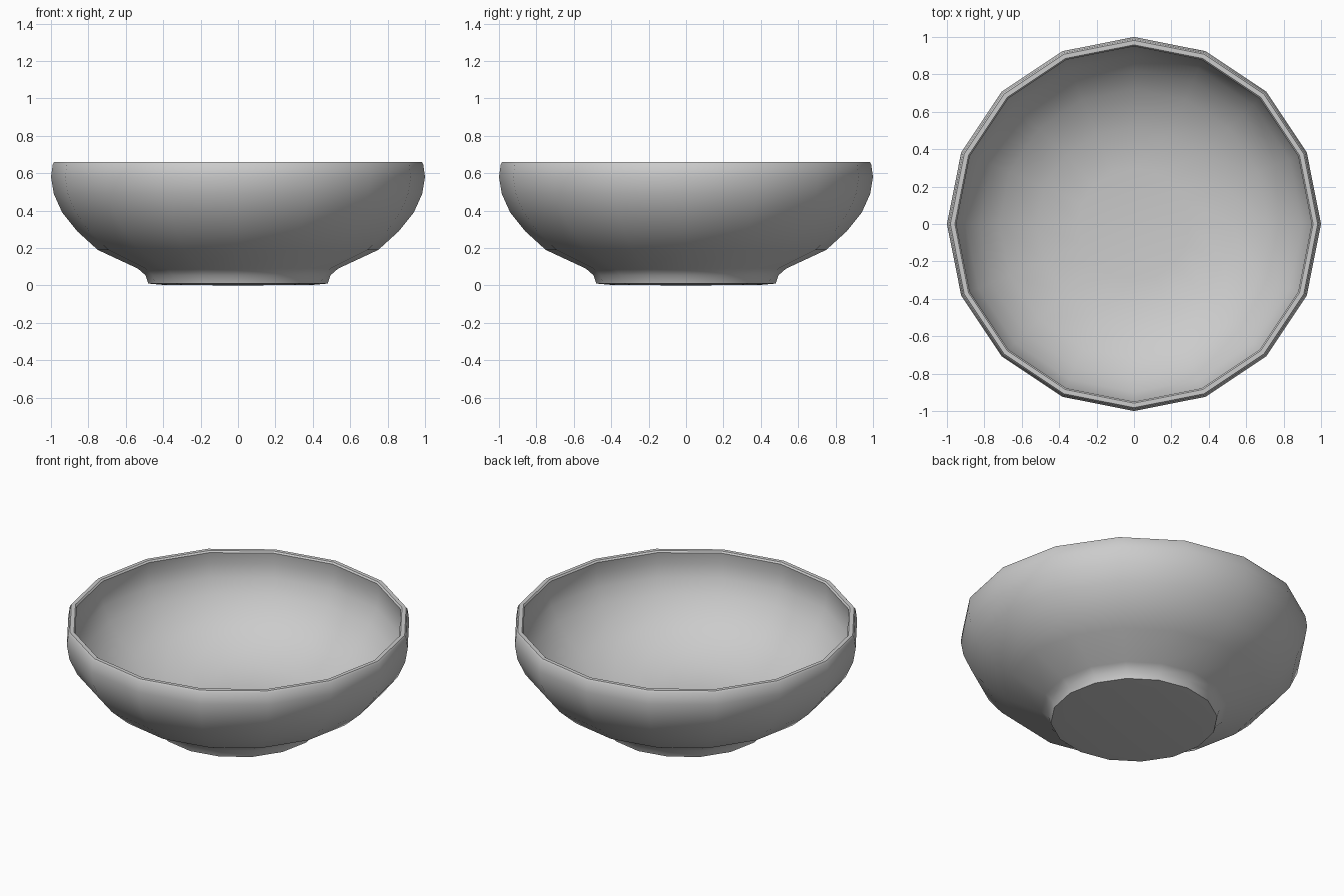
import bpy, bmesh, math

if "Cube" in bpy.data.objects:
    bpy.data.objects.remove(bpy.data.objects["Cube"])

SIDES = 16

# Bowl cross-section (radius, height): underside, foot, outer wall, rim, inner wall, floor
profile = [
    (0, 0.0), (0.40, 0.003), (0.48, 0.01), (0.495, 0.055), (0.535, 0.09),
    (0.75, 0.19), (0.86, 0.29), (0.94, 0.39), (0.985, 0.49), (1.0, 0.58),
    (0.99, 0.65), (0.982, 0.66), (0.958, 0.66), (0.95, 0.65),
    (0.96, 0.58), (0.945, 0.495), (0.90, 0.405), (0.825, 0.31),
    (0.72, 0.225), (0.52, 0.13), (0.30, 0.105), (0, 0.10),
]


def lathe(name, points, sides):
    """Revolve a profile around z, closing both ends on the axis."""
    bm = bmesh.new()
    rings = []
    for r, z in points:
        count = sides if r > 0 else 1
        rings.append([bm.verts.new((r * math.cos(2 * math.pi * i / sides),
                                    r * math.sin(2 * math.pi * i / sides), z))
                      for i in range(count)])
    for a, b in zip(rings, rings[1:]):
        for i in range(sides):
            j = (i + 1) % sides
            if len(a) == 1:
                bm.faces.new((a[0], b[j], b[i]))
            elif len(b) == 1:
                bm.faces.new((a[i], a[j], b[0]))
            else:
                bm.faces.new((a[i], a[j], b[j], b[i]))
    bmesh.ops.recalc_face_normals(bm, faces=bm.faces)
    mesh = bpy.data.meshes.new(name)
    bm.to_mesh(mesh)
    bm.free()
    obj = bpy.data.objects.new(name, mesh)
    bpy.context.collection.objects.link(obj)
    return obj


# Footed bowl
bowl = lathe("bowl", profile, SIDES)
bpy.context.view_layer.objects.active = bowl
bowl.select_set(True)
bpy.ops.object.shade_smooth_by_angle(angle=math.radians(40))
